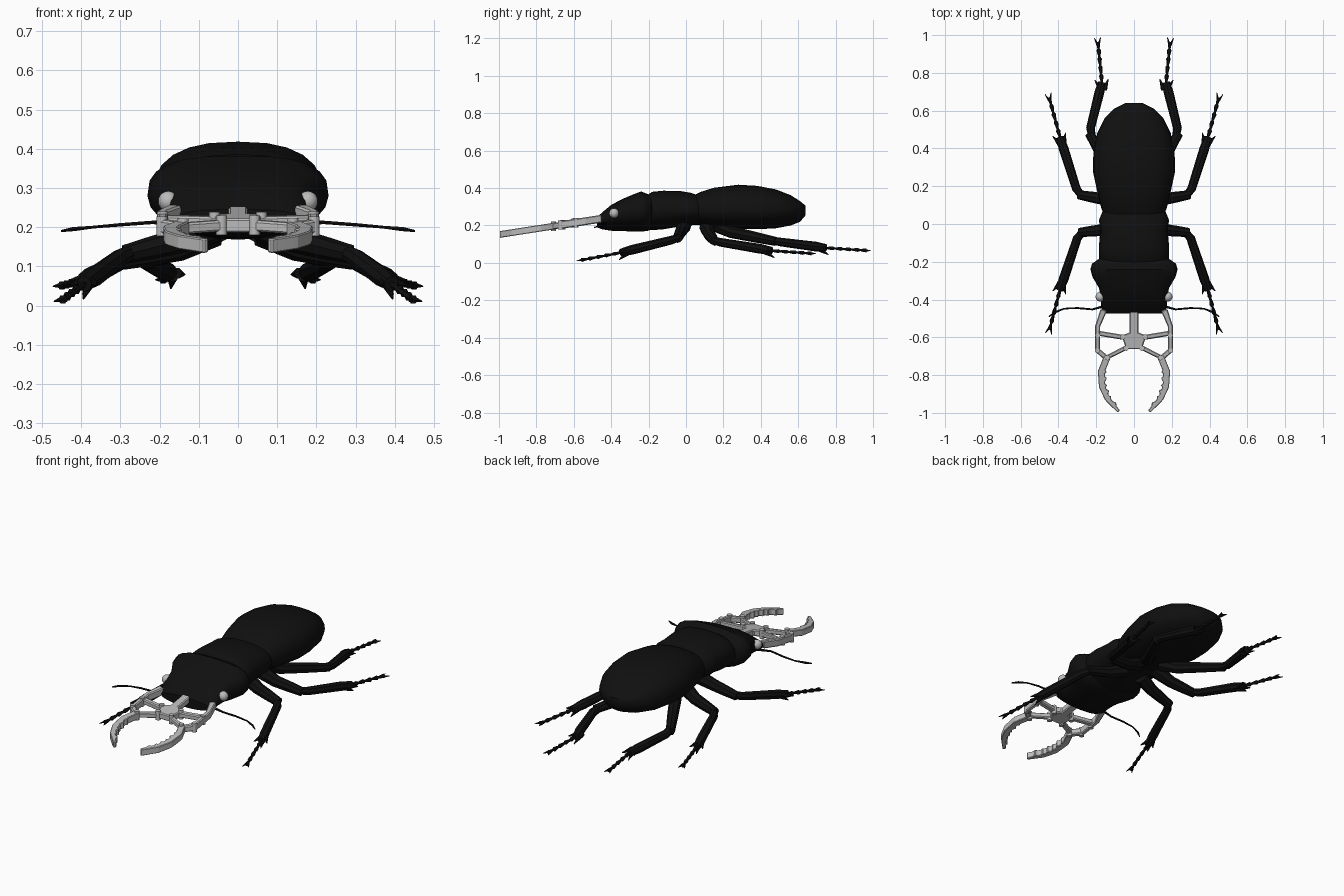
import bpy, bmesh, math
from mathutils import Vector

cube = bpy.data.objects.get("Cube")
if cube:
    bpy.data.objects.remove(cube, do_unlink=True)


def material(name, rgb):
    m = bpy.data.materials.new(name)
    m.use_nodes = True
    m.diffuse_color = (*rgb, 1)
    bsdf = next(n for n in m.node_tree.nodes if n.type == 'BSDF_PRINCIPLED')
    bsdf.inputs["Base Color"].default_value = (*rgb, 1)
    return m


BLACK = material("shell black", (0.005, 0.005, 0.005))
GREY = material("jaw grey", (0.5, 0.5, 0.5))


def finish(bm, name, mat, mirror=False, bevel=0, smooth=35):
    bmesh.ops.recalc_face_normals(bm, faces=bm.faces[:])
    me = bpy.data.meshes.new(name)
    bm.to_mesh(me)
    bm.free()
    me.materials.append(mat)
    ob = bpy.data.objects.new(name, me)
    bpy.context.collection.objects.link(ob)
    bpy.ops.object.select_all(action='DESELECT')
    ob.select_set(True)
    bpy.context.view_layer.objects.active = ob
    if smooth:
        bpy.ops.object.shade_smooth_by_angle(angle=math.radians(smooth))
    if bevel:
        b = ob.modifiers.new("bevel", 'BEVEL')
        b.width, b.segments = bevel, 1
    if mirror:
        ob.modifiers.new("mirror", 'MIRROR').use_mirror_merge = False
    return ob


def skin(bm, rings):
    loops = [[bm.verts.new(p) for p in r] for r in rings]
    n = len(loops[0])
    for a, b in zip(loops, loops[1:]):
        for i in range(n):
            bm.faces.new((a[i], a[(i + 1) % n], b[(i + 1) % n], b[i]))
    bm.faces.new(loops[0])
    bm.faces.new(loops[-1])


def shell(name, sections, power=2.5, sides=24):
    """Rounded body part from (y, half width, bottom, widest height, top)."""
    rings = []
    for y, w, lo, mid, hi in sections:
        ring = []
        for i in range(sides):
            a = math.tau * i / sides
            c, s = math.cos(a), math.sin(a)
            e = 2 / power if s > 0 else 1
            h = hi - mid if s > 0 else mid - lo
            ring.append((w * math.copysign(abs(c) ** e, c), y,
                         mid + h * math.copysign(abs(s) ** e, s)))
        rings.append(ring)
    bm = bmesh.new()
    skin(bm, rings)
    return finish(bm, name, BLACK, smooth=40)


def tube(bm, points, radii, sides=8):
    pts = [Vector(p) for p in points]
    rings = []
    for i, (p, r) in enumerate(zip(pts, radii)):
        d = (pts[min(i + 1, len(pts) - 1)] - pts[max(i - 1, 0)]).normalized()
        u = d.cross(Vector((0, 0, 1))).normalized()
        v = u.cross(d)
        rings.append([p + r * (u * math.cos(math.tau * k / sides) + v * math.sin(math.tau * k / sides))
                      for k in range(sides)])
    skin(bm, rings)


# Body
shell("abdomen", [
    (0.03, 0.15, 0.21, 0.28, 0.355), (0.08, 0.172, 0.2, 0.28, 0.38), (0.15, 0.19, 0.185, 0.28, 0.402),
    (0.28, 0.218, 0.18, 0.28, 0.418), (0.38, 0.215, 0.18, 0.28, 0.412), (0.48, 0.195, 0.185, 0.28, 0.393),
    (0.56, 0.155, 0.2, 0.28, 0.362), (0.61, 0.105, 0.22, 0.285, 0.33), (0.64, 0.045, 0.255, 0.285, 0.305)])
shell("thorax", [
    (-0.23, 0.16, 0.18, 0.27, 0.35), (-0.18, 0.185, 0.175, 0.28, 0.38), (-0.12, 0.186, 0.18, 0.28, 0.386),
    (-0.03, 0.178, 0.195, 0.28, 0.384), (0.02, 0.186, 0.2, 0.28, 0.376), (0.07, 0.165, 0.205, 0.28, 0.36)])
shell("head", [
    (-0.475, 0.15, 0.19, 0.22, 0.245), (-0.45, 0.172, 0.18, 0.23, 0.268), (-0.4, 0.176, 0.172, 0.25, 0.31),
    (-0.34, 0.185, 0.17, 0.265, 0.342), (-0.28, 0.22, 0.168, 0.28, 0.367), (-0.24, 0.231, 0.168, 0.28, 0.382),
    (-0.21, 0.222, 0.17, 0.28, 0.37), (-0.18, 0.18, 0.18, 0.28, 0.355)], power=2.8)

# Eyes
bm = bmesh.new()
bmesh.ops.create_uvsphere(bm, u_segments=14, v_segments=10, radius=0.026)
bmesh.ops.translate(bm, verts=bm.verts[:], vec=(0.178, -0.385, 0.266))
finish(bm, "eyes", GREY, mirror=True, smooth=60)

# Antennae
bm = bmesh.new()
tube(bm, [(0.14, -0.43, 0.21), (0.22, -0.452, 0.212), (0.3, -0.445, 0.206), (0.37, -0.448, 0.2),
          (0.42, -0.468, 0.195), (0.45, -0.49, 0.19)], (0.007, 0.005, 0.005, 0.004, 0.006, 0.003), 6)
finish(bm, "antennae", BLACK, mirror=True)


# Legs: femur, tibia with end spikes, beaded foot with a forked claw
def leg(name, root, hip, knee, ankle, toe):
    root, hip, knee, ankle, toe = map(Vector, (root, hip, knee, ankle, toe))
    bm = bmesh.new()
    tube(bm, [root, hip, hip.lerp(knee, 0.5), knee], (0.04, 0.032, 0.029, 0.024))
    tube(bm, [knee.lerp(hip, 0.12), knee.lerp(ankle, 0.1), knee.lerp(ankle, 0.8), ankle],
         (0.02, 0.023, 0.026, 0.02))
    d = (toe - ankle).normalized()
    side = d.cross(Vector((0, 0, 1))).normalized()
    up = side.cross(d)
    for s in (side, -side, -up):
        tube(bm, [ankle - d * 0.04 + s * 0.008, ankle + d * 0.015 + s * 0.036], (0.016, 0.002), 6)
    beads = 5
    pts, radii = [], []
    for i in range(beads):
        for t, r in ((0.0, 0.006), (0.75, 0.012)):
            pts.append(ankle.lerp(toe, (i + t) / beads))
            radii.append(r)
    tube(bm, pts, radii, 6)
    for s in (side, -side):
        tube(bm, [toe - d * 0.03, toe - d * 0.012 + s * 0.008, toe + d * 0.012 + s * 0.017],
             (0.009, 0.006, 0.0015), 5)
    finish(bm, name, BLACK, mirror=True)


leg("front_legs", (0.06, -0.01, 0.2), (0.15, -0.03, 0.165), (0.29, -0.045, 0.13),
    (0.392, -0.35, 0.055), (0.45, -0.57, 0.013))
leg("middle_legs", (0.06, 0.11, 0.19), (0.15, 0.13, 0.145), (0.295, 0.155, 0.115),
    (0.392, 0.46, 0.065), (0.452, 0.68, 0.05))
leg("hind_legs", (0.05, 0.17, 0.2), (0.1, 0.24, 0.165), (0.237, 0.48, 0.115),
    (0.17, 0.75, 0.08), (0.192, 0.975, 0.066))


# Jaws: flat plates lying in one plane that slopes down to the front
def slope(y):
    return 0.235 + (y + 0.46) * 0.155


def plate(name, outline, thick, mirror=True, bevel=0.005, lift=0):
    bm = bmesh.new()
    f = bm.faces.new([bm.verts.new((x, y, slope(y) - thick / 2 + lift)) for x, y in outline])
    ext = bmesh.ops.extrude_face_region(bm, geom=[f])
    bmesh.ops.translate(bm, vec=(0, 0, thick),
                        verts=[v for v in ext["geom"] if isinstance(v, bmesh.types.BMVert)])
    return finish(bm, name, GREY, mirror, bevel, smooth=0)


def strip(path, widths):
    pts = [Vector(p) for p in path]
    left, right = [], []
    for i, (p, w) in enumerate(zip(pts, widths)):
        d = (pts[min(i + 1, len(pts) - 1)] - pts[max(i - 1, 0)]).normalized()
        n = Vector((-d.y, d.x)) * w / 2
        left.append(p + n)
        right.append(p - n)
    return left + right[::-1]


hub = [(0.024, -0.44), (0.024, -0.575), (0.066, -0.59), (0.042, -0.663)]
plate("jaw_hub", hub + [(-x, y) for x, y in hub[::-1]], 0.036, mirror=False)
plate("jaw_side_bars", strip([(0.16, -0.455), (0.192, -0.54), (0.193, -0.675)], (0.035, 0.027, 0.025)), 0.042)
plate("jaw_cross_bars", strip([(0.045, -0.602), (0.19, -0.578)], (0.026, 0.026)), 0.028)
plate("jaw_front_bars", strip([(0.035, -0.652), (0.142, -0.705)], (0.024, 0.022)), 0.028)
plate("jaw_links", strip([(0.194, -0.668), (0.14, -0.715)], (0.026, 0.028)), 0.034)

# Curved pincers with a toothed inner edge
centre = [Vector(p) for p in ((0.14, -0.7), (0.173, -0.78), (0.169, -0.86), (0.141, -0.925), (0.081, -0.992))]
steps = 24
path, widths = [], []
for i in range(steps + 1):
    t = i / steps * (len(centre) - 1)
    k = min(int(t), len(centre) - 2)
    path.append(centre[k].lerp(centre[k + 1], t - k))
    widths.append(0.036 - 0.02 * (i / steps) ** 3)
edge = strip(path, widths)
for i in range(5, steps):
    if i % 3 == 0:
        inner = edge[-1 - i]
        inner += (inner - path[i]).normalized() * 0.011
plate("pincers", edge, 0.036, bevel=0.003)

# Pivot pins
bm = bmesh.new()
for x, y in ((0.192, -0.59), (0.194, -0.67), (0.042, -0.658), (0.14, -0.708), (0.06, -0.598)):
    pin = bmesh.ops.create_cone(bm, cap_ends=True, segments=12, radius1=0.014, radius2=0.014, depth=0.05)
    bmesh.ops.translate(bm, verts=pin["verts"], vec=(x, y, slope(y)))
finish(bm, "jaw_pins", GREY, mirror=True)
